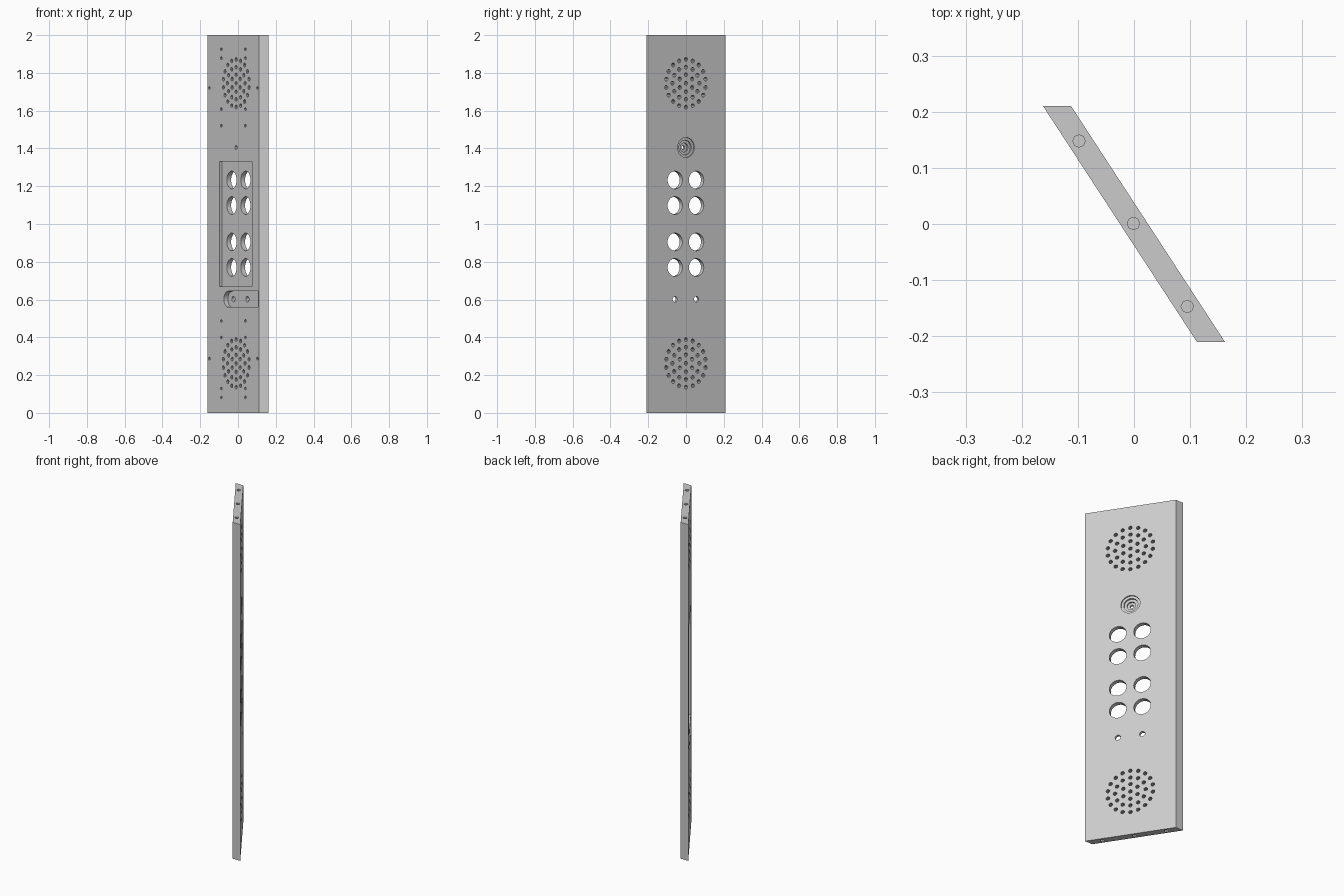
import bpy, bmesh
from math import sin, cos, pi, radians
from mathutils import Vector

cube = bpy.data.objects.get("Cube")
if cube:
    bpy.data.objects.remove(cube, do_unlink=True)

# Panel frame: along = across the panel, normal = out of the outer face
along = Vector((0.546, -0.8375, 0))
normal = Vector((0.8375, 0.546, 0))
up = Vector((0, 0, 1))
HALF = 0.021          # half the panel thickness
MID = 0.0137          # middle of the outer face (ends are cut at a slant)


def on_panel(u, z, v):
    return along * u + up * z + normal * v


def prism(bm, lower, upper):
    """Closed solid between two matching loops of points."""
    a = [bm.verts.new(p) for p in lower]
    b = [bm.verts.new(p) for p in upper]
    bm.faces.new(a)
    bm.faces.new(b[::-1])
    for i in range(len(a)):
        j = (i + 1) % len(a)
        bm.faces.new((a[i], b[i], b[j], a[j]))


def cut_shape(bm, outline, v0, v1):
    prism(bm, [on_panel(u, z, v0) for u, z in outline],
          [on_panel(u, z, v1) for u, z in outline])


def circle(u, z, r, sides):
    return [(u + r * cos(2 * pi * i / sides), z + r * sin(2 * pi * i / sides))
            for i in range(sides)]


def make_object(name, bm):
    bmesh.ops.recalc_face_normals(bm, faces=bm.faces[:])
    mesh = bpy.data.meshes.new(name)
    bm.to_mesh(mesh)
    bm.free()
    obj = bpy.data.objects.new(name, mesh)
    bpy.context.collection.objects.link(obj)
    return obj


# Slanted-end plate
bm = bmesh.new()
plan = [(-0.162, 0.21), (0.112, -0.21), (0.162, -0.21), (-0.112, 0.21)]
prism(bm, [(x, y, 0) for x, y in plan], [(x, y, 2) for x, y in plan])
panel = make_object("intercom_panel", bm)

grey = bpy.data.materials.new("light grey metal")
grey.use_nodes = True
colour = (0.6, 0.6, 0.6, 1)
grey.diffuse_color = colour
grey.node_tree.nodes["Principled BSDF"].inputs["Base Color"].default_value = colour
panel.data.materials.append(grey)

OUT = HALF + 0.02     # cutters overshoot the faces by this
stages = [bmesh.new() for _ in range(4)]
recess, through, step, pinhole = stages

# Inner-side button pocket and cable slot with one round end
cut_shape(recess, [(-0.146, 0.67), (0.168, 0.67), (0.168, 1.33), (-0.146, 1.33)],
          -OUT, -HALF + 0.015)
slot_r = 0.042
slot = [(-0.063 + slot_r * cos(a), 0.602 + slot_r * sin(a))
        for a in (pi / 2 + pi * i / 16 for i in range(17))]
cut_shape(recess, slot + [(0.228, 0.56), (0.228, 0.644)], -OUT, -HALF + 0.026)

# Blind screw holes around each speaker, mirrored between top and bottom
for centre, flip in ((1.745, 1), (0.262, -1)):
    for dz, du in ((0.18, 0.1165), (0.133, 0.1165), (-0.025, 0.233),
                   (-0.137, 0.1165), (-0.225, 0.1165)):
        for side in (-1, 1):
            cut_shape(recess, circle(-MID + side * du, centre + flip * dz, 0.008, 10),
                      -OUT, -HALF + 0.012)

# Blind fixing holes in the top and bottom edges
for x, y in ((-0.098, 0.148), (-0.001, 0.001), (0.095, -0.147)):
    for z0, z1 in ((-0.02, 0.04), (1.96, 2.02)):
        ring = circle(x, y, 0.011, 8)
        prism(recess, [(px, py, z0) for px, py in ring],
              [(px, py, z1) for px, py in ring])

# Speaker grilles
for centre in (1.745, 0.262):
    for count, radius in ((1, 0), (6, 0.045), (12, 0.085), (18, 0.126)):
        for i in range(count):
            a = 2 * pi * i / count + pi / 2
            cut_shape(through, circle(MID + radius * cos(a), centre + radius * sin(a),
                                      0.0105, 10), -OUT, OUT)

# Button holes and the two small lamp holes
for side in (-1, 1):
    u = MID + 0.002 + side * 0.0675
    for z in (0.77, 0.905, 1.098, 1.233):
        cut_shape(through, circle(u, z, 0.047, 32), -OUT, OUT)
    cut_shape(through, circle(u, 0.602, 0.015, 16), -OUT, OUT)

# Stepped lens opening
for bm, radius, depth in ((recess, 0.053, 0.008), (through, 0.039, 0.018),
                          (step, 0.024, 0.028), (pinhole, 0.01, 0.08)):
    cut_shape(bm, circle(MID, 1.405, radius, 28), HALF - depth, OUT)

# Cut each stage in turn and bake the result
for bm in stages:
    cutter = make_object("panel_cutter", bm)
    cutter.hide_render = True
    mod = panel.modifiers.new("cut", 'BOOLEAN')
    mod.operation = 'DIFFERENCE'
    mod.solver = 'EXACT'
    mod.object = cutter
    graph = bpy.context.evaluated_depsgraph_get()
    baked = bpy.data.meshes.new_from_object(panel.evaluated_get(graph))
    panel.modifiers.clear()
    panel.data = baked
    bpy.data.objects.remove(cutter, do_unlink=True)

panel.data.name = "intercom_panel"
panel.data.materials.clear()
panel.data.materials.append(grey)
bpy.ops.object.select_all(action='DESELECT')
panel.select_set(True)
bpy.context.view_layer.objects.active = panel
bpy.ops.object.shade_smooth_by_angle(angle=radians(25))
